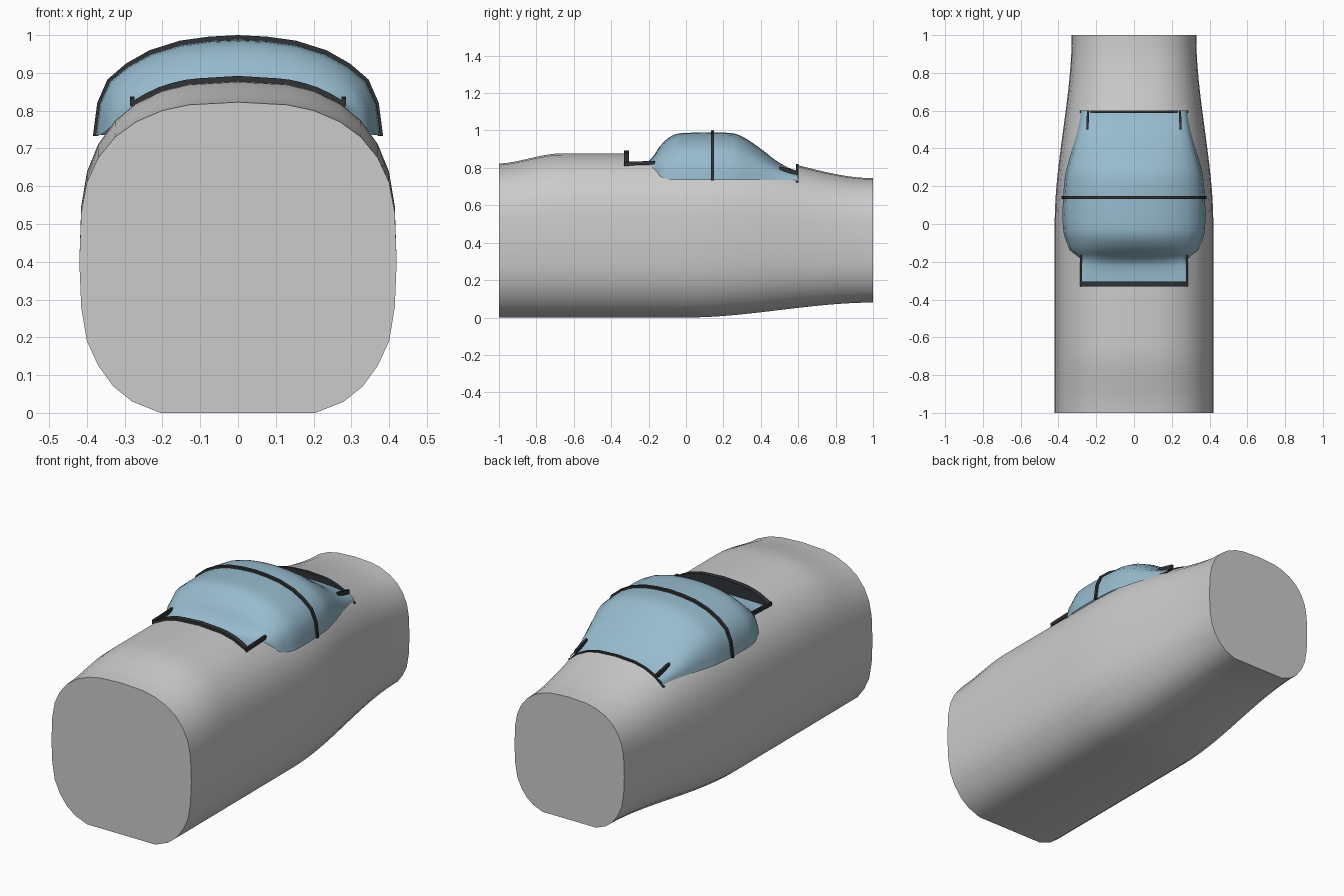
import bpy, math
from mathutils import Vector

if "Cube" in bpy.data.objects:
    bpy.data.objects.remove(bpy.data.objects["Cube"])

def material(name, col):
    m = bpy.data.materials.new(name)
    m.diffuse_color = col
    m.use_nodes = True
    m.node_tree.nodes["Principled BSDF"].inputs["Base Color"].default_value = m.diffuse_color
    return m

BLUE = material("glass_blue", (0.31, 0.50, 0.62, 1))
DARK = material("frame_dark", (0.03, 0.032, 0.037, 1))

def make(name, verts, faces, mat=None, smooth=None):
    me = bpy.data.meshes.new(name)
    me.from_pydata(verts, [], faces)
    ob = bpy.data.objects.new(name, me)
    bpy.context.collection.objects.link(ob)
    if mat:
        me.materials.append(mat)
    bpy.ops.object.select_all(action='DESELECT')
    ob.select_set(True)
    bpy.context.view_layer.objects.active = ob
    bpy.ops.object.mode_set(mode='EDIT')
    bpy.ops.mesh.select_all(action='SELECT')
    bpy.ops.mesh.normals_make_consistent(inside=False)
    bpy.ops.object.mode_set(mode='OBJECT')
    if smooth:
        bpy.ops.object.shade_smooth_by_angle(angle=math.radians(smooth))
    return ob

def loft(name, rings, closed, mat=None, smooth=None):
    n = len(rings[0])
    verts = [p for r in rings for p in r]
    faces = []
    for i in range(len(rings) - 1):
        for j in range(n if closed else n - 1):
            k = (j + 1) % n
            faces.append((i*n + j, i*n + k, (i+1)*n + k, (i+1)*n + j))
    if closed:
        faces += [tuple(range(n)), tuple(range((len(rings)-1)*n, len(rings)*n))]
    return make(name, verts, faces, mat, smooth)

def ease(a, b, t):
    t = min(1, max(0, (t - a) / (b - a)))
    return t * t * (3 - 2 * t)

# Fuselage: one half profile, reshaped along y
HALF = [(.205, 0), (.28, .03), (.33, .07), (.37, .125), (.40, .19), (.415, .28),
        (.42, .40), (.415, .53), (.40, .61), (.37, .675), (.325, .73), (.27, .77),
        (.20, .80), (.13, .815), (0, .822)]

def section(y):
    w = 1 - .215 * ease(0, 1, y)
    zb = .08 * ease(0, 1, y)
    zt = .822 + .056 * ease(-1.02, -.66, y) - .133 * ease(.22, 1, y)
    return [(x * w, y, zb + z / .4 * (.4 - zb) if z < .4
             else .4 + (z - .4) / .422 * (zt - .4)) for x, z in HALF]

def mirror(half):
    return half + [(-x, y, z) for x, y, z in reversed(half) if x > 1e-6]

def deck_z(x, y):
    s = section(y)[6:]
    for a, b in zip(s, s[1:]):
        if b[0] <= abs(x) <= a[0]:
            return a[2] + (b[2] - a[2]) * (a[0] - abs(x)) / (a[0] - b[0])

fuselage = loft("fuselage", [mirror(section(-1 + i / 20)) for i in range(41)], True)

# Cockpit opening
def box(name, x, y0, y1, z0, z1, mat=None):
    r = [[(-x, y, z0), (x, y, z0), (x, y, z1), (-x, y, z1)] for y in (y0, y1)]
    return loft(name, r, True, mat)

cutter = box("cockpit_cutter", .276, -.33, .6, .70, 1.2)
mod = fuselage.modifiers.new("opening", 'BOOLEAN')
mod.operation = 'DIFFERENCE'
mod.solver = 'EXACT'
mod.object = cutter
bpy.context.view_layer.objects.active = fuselage
bpy.ops.object.modifier_apply(modifier=mod.name)
bpy.data.objects.remove(cutter)
bpy.ops.object.select_all(action='DESELECT')
fuselage.select_set(True)
bpy.ops.object.shade_smooth_by_angle(angle=math.radians(30))

# Canopy glass: arch scaled by stations (y, half width, base z, top z)
STATIONS = [(-.33, .278, .812, .817), (-.22, .278, .812, .825), (-.18, .29, .80, .855),
            (-.14, .337, .757, .915), (-.09, .36, .738, .963), (-.04, .374, .735, .984),
            (.05, .378, .735, .988), (.14, .375, .735, .988), (.25, .366, .735, .985),
            (.31, .352, .735, .963), (.40, .326, .735, .902), (.48, .303, .735, .84),
            (.55, .287, .735, .80), (.60, .28, .733, .783)]
ARCH = [(1, 0), (.985, .17), (.97, .33), (.90, .56), (.77, .72), (.61, .85),
        (.40, .945), (.2, .985), (0, 1)]

def arch(y, w, z0, z1):
    return mirror([(a * w, y, z0 + b * (z1 - z0)) for a, b in ARCH])

rings = []
for i in range(len(STATIONS) - 1):
    p = [STATIONS[min(max(i + k, 0), len(STATIONS) - 1)] for k in (-1, 0, 1, 2)]
    for s in range(3):
        t = s / 3
        h = t * t * (3 - 2 * t)
        row = []
        for c in range(1, 4):
            m = [(p[k+1][c] - p[k-1][c]) / (p[k+1][0] - p[k-1][0]) * (p[2][0] - p[1][0]) for k in (1, 2)]
            row.append(p[1][c] * (1 - h) + p[2][c] * h
                       + m[0] * t * (1 - t) ** 2 - m[1] * t * t * (1 - t))
        rings.append(arch(p[1][0] + (p[2][0] - p[1][0]) * t, *row))
rings.append(arch(*STATIONS[-1]))
loft("canopy_glass", rings, False, BLUE, 50)

# Hoop across the canopy
def hoop_ring(y, w, top):
    return arch(y, w, .733, top)
outer = [hoop_ring(y, .384, 1.0) for y in (.133, .149)]
inner = [hoop_ring(y, .37, .982) for y in (.133, .149)]
cross = [[outer[0][i], outer[1][i], inner[1][i], inner[0][i]] for i in range(len(outer[0]))]
loft("canopy_hoop", cross, True, DARK)

# Dark bulkheads closing the two ends of the opening
def bulkhead(name, y0, y1, half, floor, rise):
    xs = [half * k / 8 for k in range(-8, 9)]
    ys = (y0 + y1) / 2
    top = [(x, deck_z(x, ys) + rise) for x in xs]
    prof = [(-half, floor)] + top + [(half, floor)]
    loft(name, [[(x, y, z) for x, z in prof] for y in (y0, y1)], True, DARK)

bulkhead("front_bulkhead", -.332, -.305, .282, .80, .014)
bulkhead("rear_bulkhead", .588, .602, .287, .725, .006)

# Rails beside each end of the glass
def bar(name, a, b, w, h):
    a, b = Vector(a), Vector(b)
    r = [[(p.x + i * w, p.y, p.z + j * h) for i, j in ((-1, -1), (1, -1), (1, 1), (-1, 1))]
         for p in (a, b)]
    loft(name, r, True, DARK)

for side, s in (("left", -1), ("right", 1)):
    bar("front_rail_" + side, (s*.28, -.33, .822), (s*.28, -.165, .828), .006, .01)
    bar("rear_rail_" + side, (s*.243, .60, .772), (s*.247, .50, .796), .006, .012)
